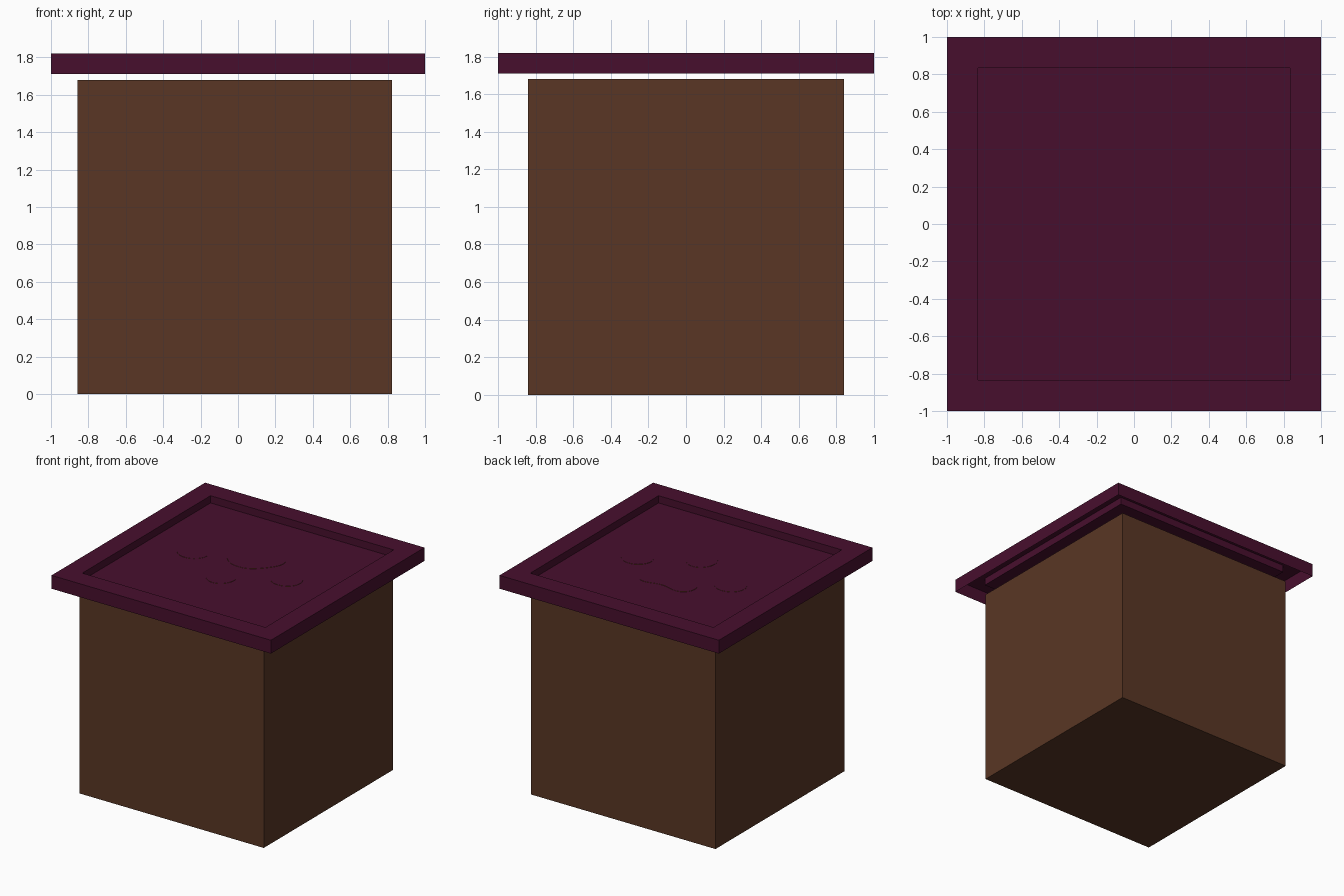
import bpy, bmesh, math
from mathutils import Vector

if "Cube" in bpy.data.objects:
    bpy.data.objects.remove(bpy.data.objects["Cube"])


def material(name, rgb):
    m = bpy.data.materials.new(name)
    m.diffuse_color = (*rgb, 1.0)
    m.use_nodes = True
    m.node_tree.nodes["Principled BSDF"].inputs["Base Color"].default_value = m.diffuse_color
    return m


BROWN = material("dark_brown", (0.100, 0.037, 0.018))
PURPLE = material("deep_purple", (0.064, 0.0048, 0.027))
GOLD = material("dull_gold", (0.19, 0.08, 0.006))


def finish(bm, name, mats):
    mesh = bpy.data.meshes.new(name)
    bm.to_mesh(mesh)
    bm.free()
    ob = bpy.data.objects.new(name, mesh)
    for m in mats:
        mesh.materials.append(m)
    bpy.context.collection.objects.link(ob)
    return ob


# Box body: a closed cube, slightly off centre
bm = bmesh.new()
bmesh.ops.create_cube(bm, size=1.68)
bmesh.ops.translate(bm, verts=bm.verts, vec=(-0.017, 0, 0.84))
finish(bm, "box_body", [BROWN])

# Lid: one folded sheet (skirt, rim, recess wall, recess floor), open below
FLOOR = 1.76
bm = bmesh.new()
rings = []
for half, z in [(1.0, 1.71), (1.0, 1.82), (0.835, 1.82), (0.835, FLOOR)]:
    rings.append([bm.verts.new((sx * half, sy * half, z))
                  for sx, sy in ((-1, -1), (1, -1), (1, 1), (-1, 1))])
for a, b in zip(rings, rings[1:]):
    for i in range(4):
        j = (i + 1) % 4
        bm.faces.new((a[i], a[j], b[j], b[i]))
bm.faces.new(rings[-1])
finish(bm, "lid", [PURPLE])


# Very thin raised plates on the lid: purple faces with gold edges
def plate(name, outline, thick=0.002):
    bm = bmesh.new()
    low = [bm.verts.new((p[0], p[1], FLOOR)) for p in outline]
    top = [bm.verts.new((p[0], p[1], FLOOR + thick)) for p in outline]
    bm.faces.new(top)
    n = len(low)
    for i in range(n):
        j = (i + 1) % n
        f = bm.faces.new((low[i], low[j], top[j], top[i]))
        f.material_index = 1
    finish(bm, name, [PURPLE, GOLD])


def disc(cx, cy, rx, ry, n=32):
    return [(cx + rx * math.cos(2 * math.pi * i / n),
             cy + ry * math.sin(2 * math.pi * i / n)) for i in range(n)]


def smooth_loop(pts, steps=5):
    pts = [Vector(p) for p in pts]
    n, out = len(pts), []
    for i in range(n):
        p0, p1, p2, p3 = (pts[(i + k - 1) % n] for k in range(4))
        for s in range(steps):
            t = s / steps
            out.append(0.5 * (2 * p1 + (p2 - p0) * t
                              + (2 * p0 - 5 * p1 + 4 * p2 - p3) * t * t
                              + (3 * p1 - p0 - 3 * p2 + p3) * t ** 3))
    return out


CX = -0.017
for label, x, y, rx, ry in (("left", -0.425, 0.05, 0.125, 0.115),
                            ("middle", 0, -0.185, 0.115, 0.125),
                            ("right", 0.425, 0.05, 0.125, 0.115)):
    plate("small_pad_" + label, disc(CX + x, y, rx, ry))

# Large pad, mirrored half outline from bottom centre to top dip
half = [(0.09, 0.05), (0.18, 0.13), (0.243, 0.23), (0.23, 0.32), (0.15, 0.365)]
loop = [(CX, 0.03)] + [(CX + x, y) for x, y in half] + [(CX, 0.338)] \
    + [(CX - x, y) for x, y in reversed(half)]
plate("large_pad", smooth_loop(loop))
